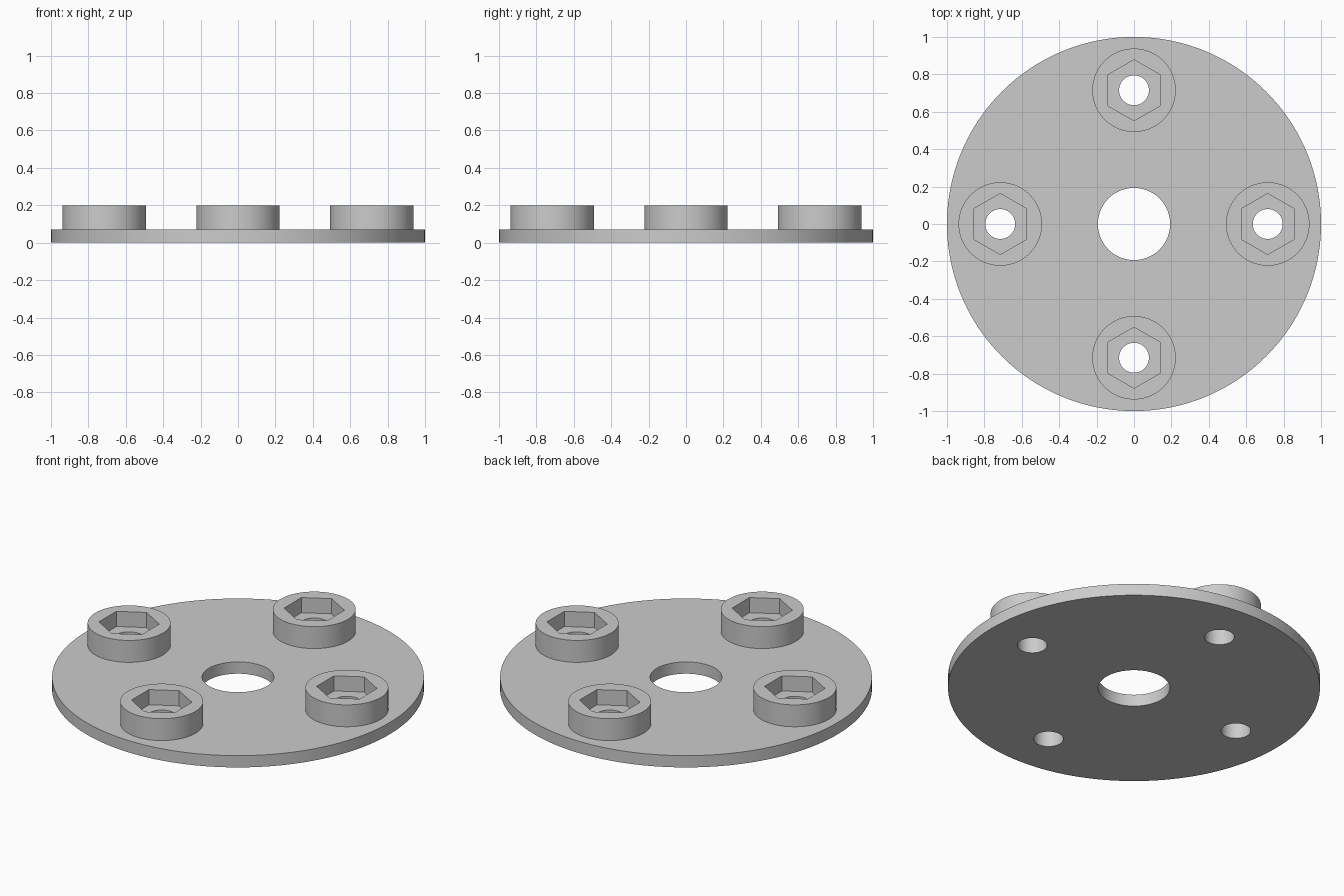
import bpy
import math

default_cube = bpy.data.objects.get("Cube")
if default_cube:
    bpy.data.objects.remove(default_cube, do_unlink=True)

PLATE_TOP = 0.07
BOSS_TOP = 0.2
POCKET_FLOOR = 0.11
BOSS_OFFSET = 0.715
HOLE_RADIUS = 0.08

grey = bpy.data.materials.new("light_grey")
grey.use_nodes = True
colour = (0.6, 0.6, 0.6, 1)
grey.diffuse_color = colour
grey.node_tree.nodes["Principled BSDF"].inputs["Base Color"].default_value = colour


def cylinder(name, radius, bottom, top, x=0, y=0, sides=96, turn=0):
    bpy.ops.mesh.primitive_cylinder_add(
        vertices=sides, radius=radius, depth=top - bottom,
        location=(x, y, (bottom + top) / 2), rotation=(0, 0, turn))
    obj = bpy.context.object
    obj.name = name
    obj.data.materials.append(grey)
    return obj


def cut(target, cutter):
    """Subtract the cutter from the target, then discard it."""
    mod = target.modifiers.new("cut", "BOOLEAN")
    mod.operation = "DIFFERENCE"
    mod.solver = "EXACT"
    mod.object = cutter
    bpy.context.view_layer.objects.active = target
    bpy.ops.object.modifier_apply(modifier=mod.name)
    bpy.data.objects.remove(cutter, do_unlink=True)


def smooth(obj):
    bpy.ops.object.select_all(action="DESELECT")
    obj.select_set(True)
    bpy.context.view_layer.objects.active = obj
    bpy.ops.object.shade_smooth_by_angle(angle=math.radians(30))


# Round base plate with its central bore
plate = cylinder("base_plate", 1, 0, PLATE_TOP, sides=160)
cut(plate, cylinder("bore_cutter", 0.193, -0.1, 0.3))

# Four bosses, each with a hexagonal nut pocket and a through hole
spots = {"right": (-1, 0), "left": (1, 0), "front": (0, -1), "back": (0, 1)}
for side, (sx, sy) in spots.items():
    x, y = sx * BOSS_OFFSET, sy * BOSS_OFFSET
    boss = cylinder(side + "_boss", 0.223, PLATE_TOP, BOSS_TOP, x, y)
    # Pocket corners point to the front and back
    cut(boss, cylinder("pocket_cutter", 0.163, POCKET_FLOOR, 0.3, x, y, sides=6))
    cut(boss, cylinder("drill_cutter", HOLE_RADIUS, -0.1, 0.3, x, y, sides=64))
    cut(plate, cylinder("drill_cutter", HOLE_RADIUS, -0.1, 0.3, x, y, sides=64))
    smooth(boss)

smooth(plate)
